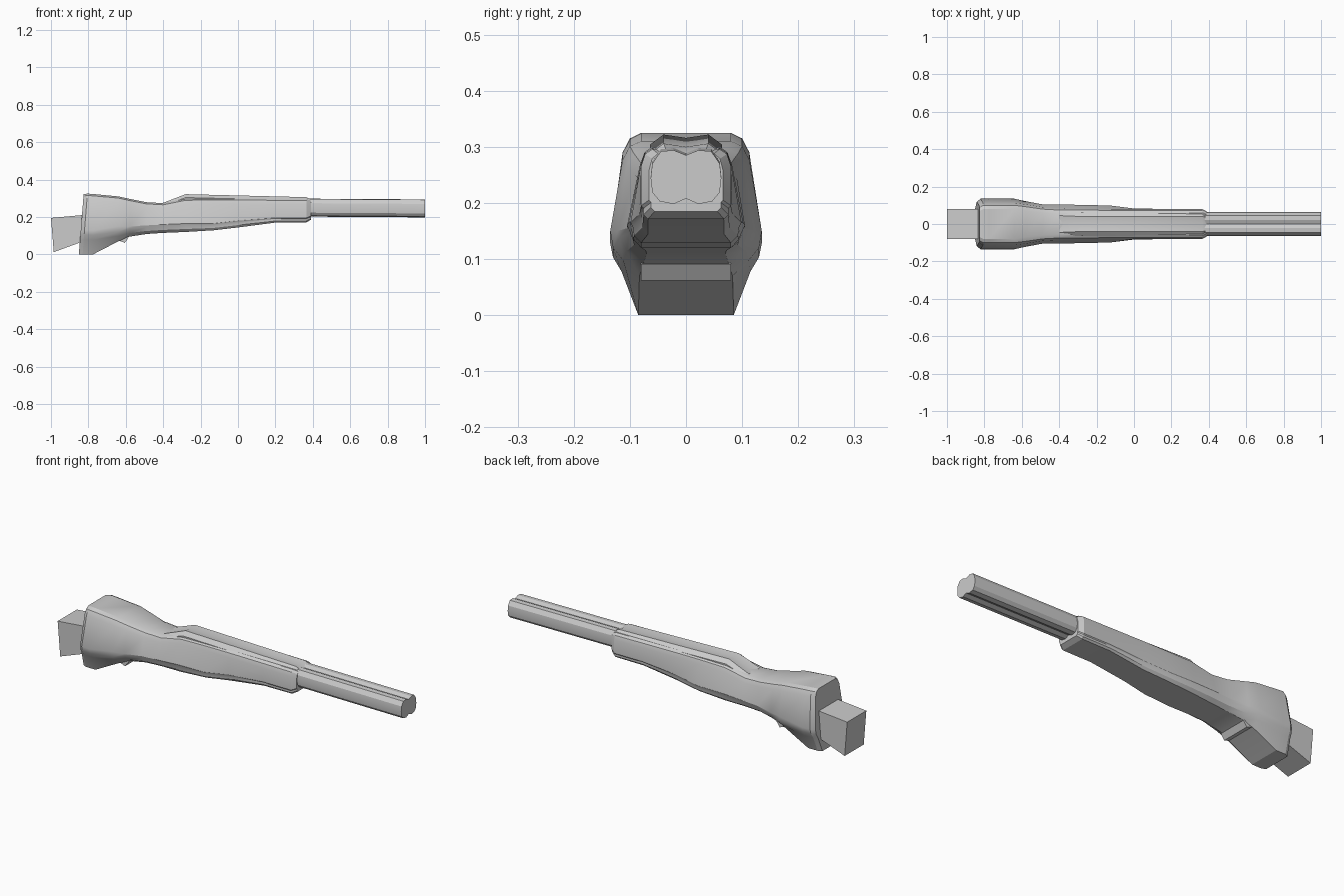
import bpy, bmesh, math

if "Cube" in bpy.data.objects:
    bpy.data.objects.remove(bpy.data.objects["Cube"])


def loft(name, stations, angle=25):
    """Skin a list of equal-length closed rings, capped at both ends."""
    bm = bmesh.new()
    rings = [[bm.verts.new(p) for p in ring] for ring in stations]
    n = len(rings[0])
    for a, b in zip(rings, rings[1:]):
        for i in range(n):
            j = (i + 1) % n
            bm.faces.new((a[i], a[j], b[j], b[i]))
    bm.faces.new(rings[0])
    bm.faces.new(rings[-1])
    bmesh.ops.recalc_face_normals(bm, faces=bm.faces)
    mesh = bpy.data.meshes.new(name)
    bm.to_mesh(mesh)
    bm.free()
    obj = bpy.data.objects.new(name, mesh)
    bpy.context.collection.objects.link(obj)
    bpy.context.view_layer.objects.active = obj
    obj.select_set(True)
    bpy.ops.object.shade_smooth_by_angle(angle=math.radians(angle))
    obj.select_set(False)
    return obj


def mirrored(x, half, skew=0.0):
    """Full ring from a right-hand half section of (y, z); skew leans it back."""
    left = [(-y, z) for y, z in reversed(half) if y > 0]
    return [(x - skew * (0.325 - z), y, z) for y, z in half + left]


def body_ring(x, top, side, bottom, skew=0.0):
    """top = (y, z), shoulder y; side = (y, z) widest point; bottom = (y, z)."""
    (ty, tz, sy), (wy, wz), (by, bz) = top, side, bottom
    half = [(ty, tz), (ty * .35 + sy * .65, tz - .009), (sy, tz - .03), (wy, wz),
            (wy - .004, wz * .8 + bz * .2),
            (wy * .65 + by * .35, wz * .35 + bz * .65), (by, bz)]
    return mirrored(x, half, skew)


# Main body: deep butt, narrow waist, forend
butt = [(.08, .325), (.10, .315), (.113, .29), (.135, .13),
        (.13, .105), (.115, .08), (.085, 0)]
loft("body", [
    mirrored(-.825, [(y * .88, z - .003 if z > 0 else z) for y, z in butt], .08),
    mirrored(-.805, butt, .08),
    mirrored(-.775, [(y, z - .002 if z > 0 else z) for y, z in butt]),
    mirrored(-.64, [(.08, .31), (.10, .301), (.113, .277), (.135, .15),
                    (.13, .12), (.112, .098), (.083, .07)]),
    body_ring(-.58, (.07, .297, .105), (.122, .15), (.075, .095)),
    body_ring(-.49, (.06, .279, .09), (.105, .155), (.07, .109)),
    body_ring(-.40, (.055, .274, .085), (.105, .16), (.072, .115)),
    body_ring(-.28, (.06, .298, .082), (.102, .165), (.08, .12)),
    body_ring(-.13, (.06, .300, .08), (.099, .165), (.08, .129)),
    body_ring(0, (.06, .300, .08), (.083, .18), (.068, .144)),
    body_ring(.20, (.06, .298, .08), (.08, .195), (.068, .17)),
    body_ring(.365, (.06, .296, .08), (.08, .195), (.068, .171)),
    body_ring(.39, (.05, .288, .066), (.066, .205), (.056, .185)),
])

# Barrel: pinched double-tube section, grooved above and below
barrel = [(0, .286), (.022, .295), (.045, .293), (.06, .271), (.063, .245),
          (.06, .22), (.047, .204), (.022, .199), (0, .209)]
loft("barrel", [
    mirrored(.2, [(y, z + .004) for y, z in barrel]),
    mirrored(1.0, [(y, z - .001) for y, z in barrel]),
])

# Top rail with a shallow groove, ramping up from the waist
def rail_ring(x, z, inner, outer):
    return mirrored(x, [(0, z - .006), (inner, z), (outer, z - .018),
                        (outer, .25), (0, .25)])

loft("top_rail", [
    rail_ring(-.40, .276, .045, .06),
    rail_ring(-.28, .322, .04, .064),
    rail_ring(.365, .306, .04, .064),
    rail_ring(.39, .294, .035, .055),
])


def slab(name, outline, half_width):
    return loft(name, [[(x, s * half_width, z) for x, z in outline]
                       for s in (-1, 1)])


# Rear block and small crossbar under the butt
slab("rear_block", [(-1, .195), (-.985, .012), (-.80, .08), (-.79, .214)], .08)
slab("crossbar", [(-.67, .085), (-.605, .062), (-.585, .09), (-.65, .125)], .08)
